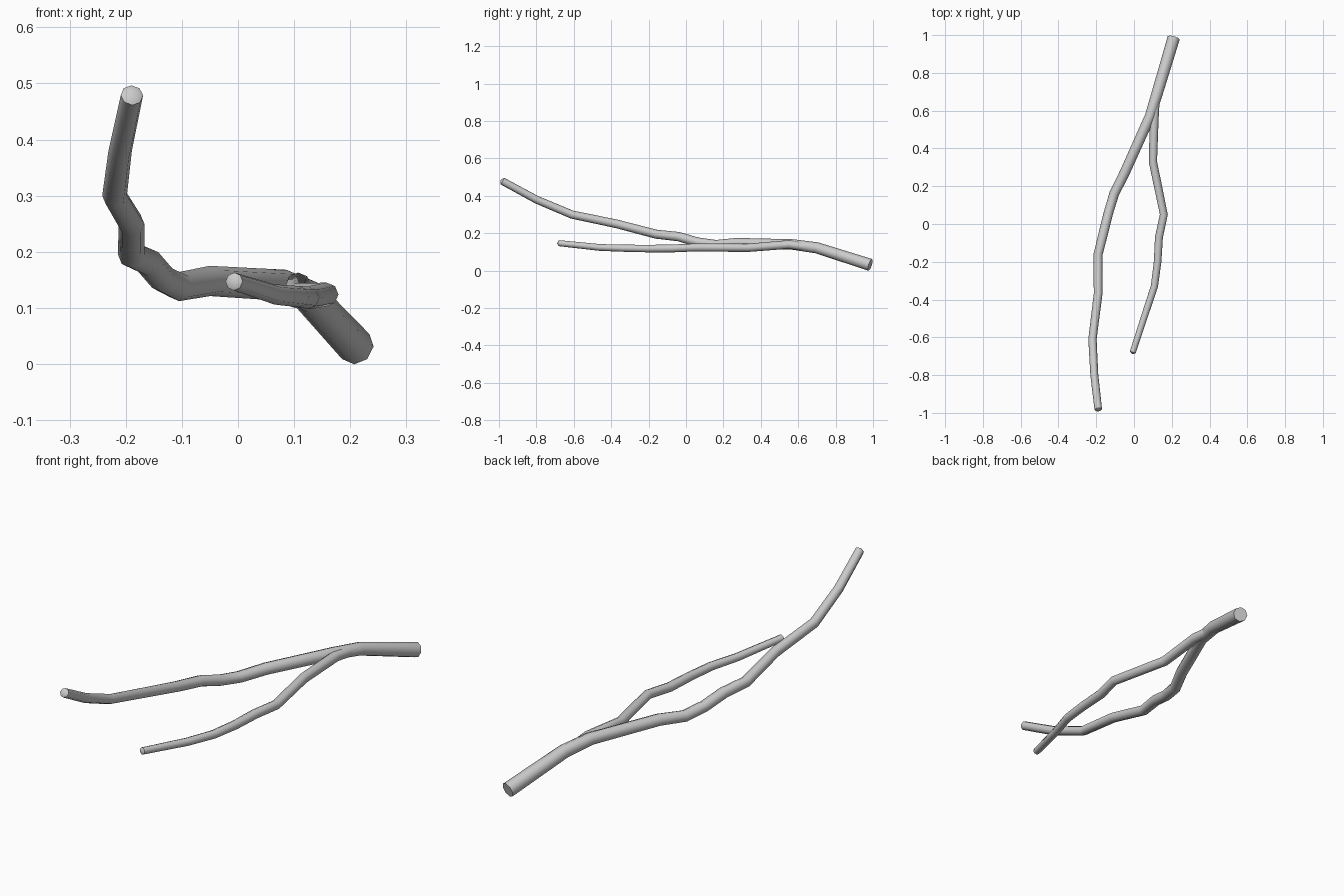
import bpy, bmesh, math
from mathutils import Vector

if "Cube" in bpy.data.objects:
    bpy.data.objects.remove(bpy.data.objects["Cube"])


def tube(name, path, sides=8):
    """Tapered limb swept along (x, y, z, radius) points, flat base, blunt tip."""
    pts = [Vector(p[:3]) for p in path]
    bm = bmesh.new()
    rings = []
    for i, p in enumerate(pts):
        a = (p - pts[i - 1]).normalized() if i else Vector()
        b = (pts[i + 1] - p).normalized() if i < len(pts) - 1 else Vector()
        t = (a + b).normalized()
        u = t.cross(Vector((0, 0, 1))).normalized()
        v = u.cross(t)
        r = path[i][3]
        rings.append([bm.verts.new(p + r * (u * math.cos(k * math.tau / sides)
                                            + v * math.sin(k * math.tau / sides)))
                      for k in range(sides)])
    for r0, r1 in zip(rings, rings[1:]):
        for k in range(sides):
            j = (k + 1) % sides
            bm.faces.new((r0[k], r0[j], r1[j], r1[k]))
    bm.faces.new(rings[0][::-1])
    # blunt pointed tip
    tip = bm.verts.new(pts[-1] + t * path[-1][3] * 0.6)
    for k in range(sides):
        bm.faces.new((rings[-1][k], rings[-1][(k + 1) % sides], tip))
    bmesh.ops.recalc_face_normals(bm, faces=bm.faces)
    me = bpy.data.meshes.new(name)
    bm.to_mesh(me)
    bm.free()
    ob = bpy.data.objects.new(name, me)
    bpy.context.collection.objects.link(ob)
    bpy.context.view_layer.objects.active = ob
    ob.select_set(True)
    bpy.ops.object.shade_smooth_by_angle(angle=math.radians(50))
    ob.select_set(False)
    return ob


# long main stem, thick base to raised tip
tube("main_branch", [
    (0.21, 0.985, 0.031, 0.033),
    (0.125, 0.70, 0.122, 0.030),
    (0.085, 0.57, 0.140, 0.028),
    (-0.05, 0.27, 0.148, 0.027),
    (-0.105, 0.16, 0.138, 0.026),
    (-0.135, 0.06, 0.153, 0.025),
    (-0.16, -0.04, 0.182, 0.025),
    (-0.19, -0.16, 0.195, 0.024),
    (-0.19, -0.37, 0.250, 0.023),
    (-0.22, -0.61, 0.300, 0.022),
    (-0.21, -0.80, 0.380, 0.021),
    (-0.189, -0.982, 0.479, 0.020)])

# lower fork leaving the main stem
tube("side_branch", [
    (0.115, 0.68, 0.122, 0.022),
    (0.107, 0.55, 0.140, 0.023),
    (0.10, 0.33, 0.122, 0.022),
    (0.158, 0.05, 0.124, 0.021),
    (0.132, -0.07, 0.119, 0.021),
    (0.125, -0.20, 0.118, 0.020),
    (0.108, -0.33, 0.120, 0.019),
    (0.065, -0.46, 0.124, 0.018),
    (-0.007, -0.68, 0.147, 0.016)])
